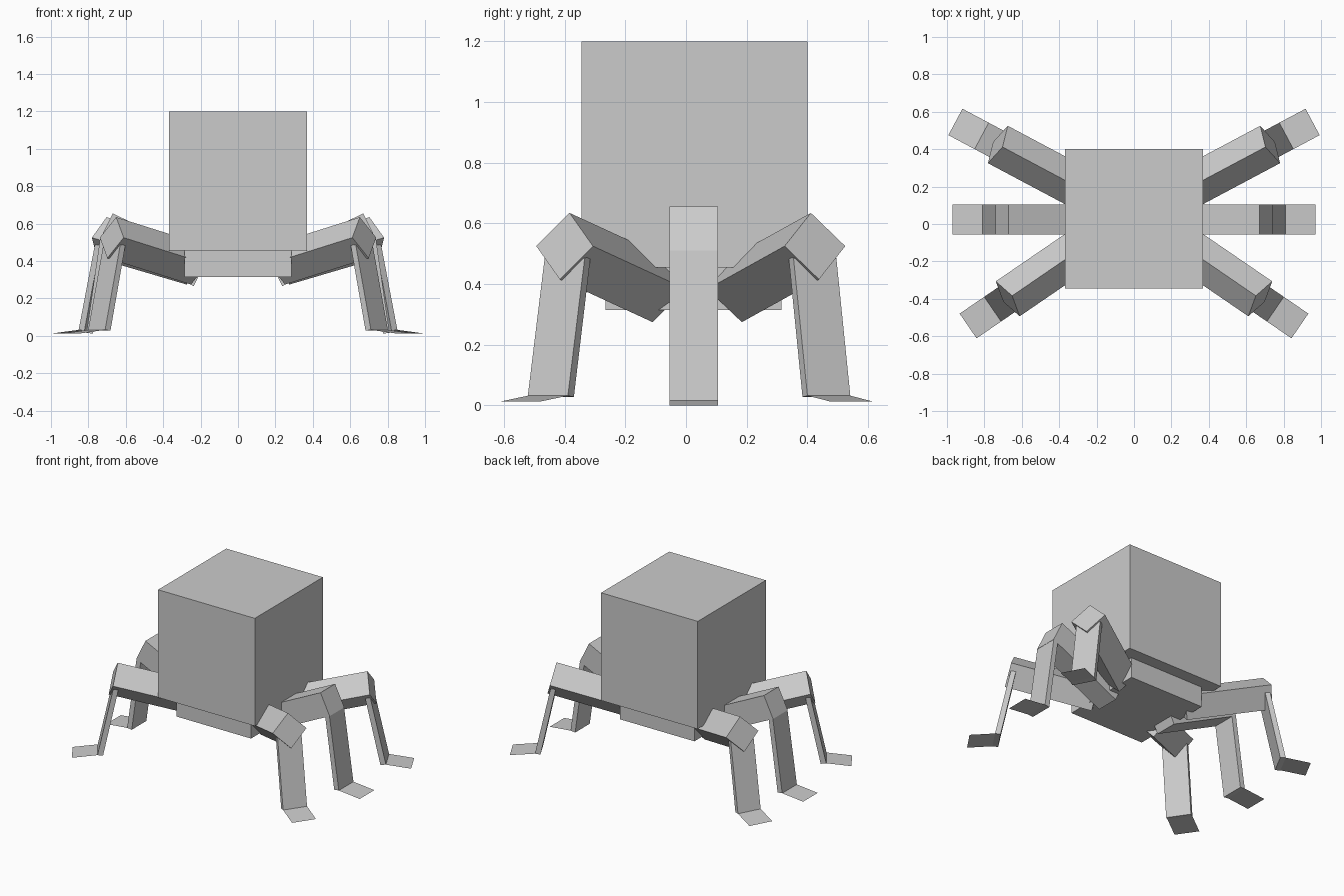
import bpy, bmesh
from math import radians, cos, sin
from mathutils import Matrix, Vector

if "Cube" in bpy.data.objects:
    bpy.data.objects.remove(bpy.data.objects["Cube"])


def finish(name, bm, mirror=False):
    bmesh.ops.recalc_face_normals(bm, faces=bm.faces[:])
    mesh = bpy.data.meshes.new(name)
    bm.to_mesh(mesh)
    bm.free()
    ob = bpy.data.objects.new(name, mesh)
    bpy.context.collection.objects.link(ob)
    if mirror:
        ob.modifiers.new("mirror", 'MIRROR').use_axis[0] = True
    return ob


def box(name, lo, hi):
    lo, hi = Vector(lo), Vector(hi)
    bm = bmesh.new()
    m = Matrix.Translation((lo + hi) / 2) @ Matrix.Diagonal((*(hi - lo), 1))
    bmesh.ops.create_cube(bm, size=1, matrix=m)
    return finish(name, bm)


W = 0.16        # width of every leg piece
UPPER = 0.56    # length of the upper leg


def leg(name, knee, yaw, pitch, roll, shin_top, shin_foot, tip):
    """knee: centre of the upper leg's outer end; the shin and foot points
    are (outward, z) measured from the knee."""
    frame = Matrix.Translation((knee[0], knee[1], 0)) @ Matrix.Rotation(radians(yaw), 4, 'Z')

    # upper leg: square bar, tilted and rolled
    bm = bmesh.new()
    m = (frame @ Matrix.Translation((0, 0, knee[2]))
         @ Matrix.Rotation(radians(-pitch), 4, 'Y')
         @ Matrix.Rotation(radians(roll), 4, 'X')
         @ Matrix.Translation((-UPPER / 2, 0, 0))
         @ Matrix.Diagonal((UPPER, W, W, 1)))
    bmesh.ops.create_cube(bm, size=1, matrix=m)
    finish(name + "_upper_leg", bm, True)

    # shin: thin slanted plate
    t = 0.035
    prof = [shin_top, shin_foot, (shin_foot[0] - t, shin_foot[1] - 0.004),
            (shin_top[0] - t, shin_top[1] + 0.007)]
    bm = bmesh.new()
    f = bm.faces.new([bm.verts.new(frame @ Vector((u, -W / 2, z))) for u, z in prof])
    ext = bmesh.ops.extrude_face_region(bm, geom=[f])
    side = frame.to_3x3() @ Vector((0, W, 0))
    bmesh.ops.translate(bm, vec=side, verts=[v for v in ext['geom'] if isinstance(v, bmesh.types.BMVert)])
    finish(name + "_shin", bm, True)

    # foot: flat sheet
    bm = bmesh.new()
    (a, za), (b, zb) = shin_foot, tip
    pts = [(a, -W / 2, za), (b, -W / 2, zb), (b, W / 2, zb), (a, W / 2, za)]
    bm.faces.new([bm.verts.new(frame @ Vector(p)) for p in pts])
    finish(name + "_foot", bm, True)


# body
box("body", (-0.37, -0.345, 0.455), (0.37, 0.40, 1.20))
box("under_body", (-0.285, -0.265, 0.315), (0.285, 0.315, 0.455))

# legs, mirrored to the left
outer = ((0, 0.485), (0.098, 0.032), (0.257, 0.013))
leg("front", (0.675, -0.40, 0.525), -34.4, 14.6, 45, *outer)
leg("back", (0.728, 0.425, 0.525), 28, 14.6, 45, *outer)
leg("middle", (0.705, 0.025, 0.583), 0, 26, 0, (0.033, 0.515), (0.105, 0.016), (0.265, 0.0))
